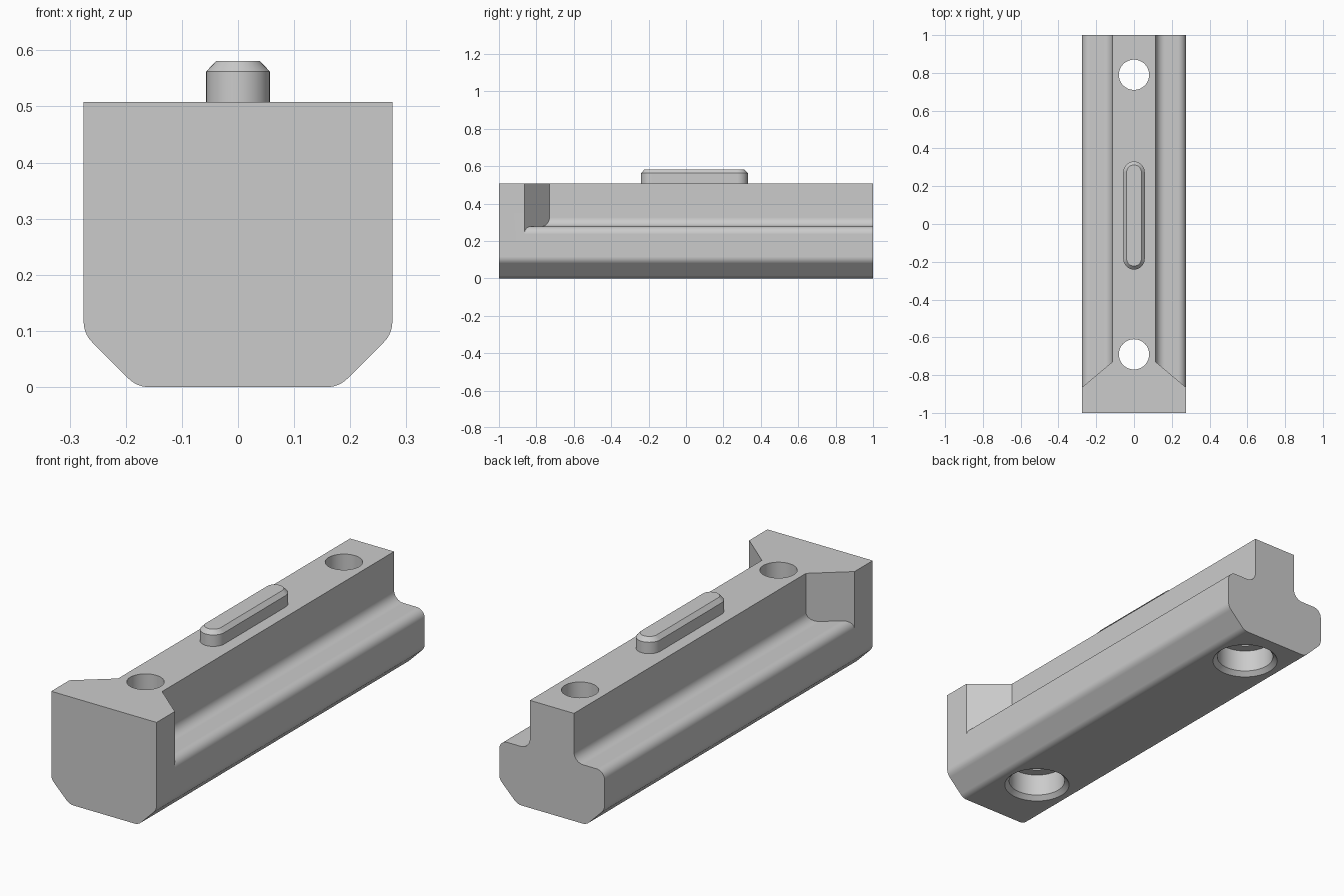
import bpy, bmesh, math
from mathutils import Vector

if "Cube" in bpy.data.objects:
    bpy.data.objects.remove(bpy.data.objects["Cube"], do_unlink=True)

metal = bpy.data.materials.new("plain_grey")
metal.use_nodes = True
grey = (0.6, 0.6, 0.6, 1)
metal.diffuse_color = grey
metal.node_tree.nodes["Principled BSDF"].inputs["Base Color"].default_value = grey

HALF_W, TOP = 0.275, 0.508


def loft(name, loops):
    """Closed solid through matching loops of 3D points."""
    bm = bmesh.new()
    rings = [[bm.verts.new(p) for p in loop] for loop in loops]
    n = len(rings[0])
    for a, b in zip(rings, rings[1:]):
        for i in range(n):
            j = (i + 1) % n
            bm.faces.new((a[i], a[j], b[j], b[i]))
    bm.faces.new(rings[0][::-1])
    bm.faces.new(rings[-1])
    bmesh.ops.recalc_face_normals(bm, faces=bm.faces)
    mesh = bpy.data.meshes.new(name)
    bm.to_mesh(mesh)
    bm.free()
    mesh.materials.append(metal)
    obj = bpy.data.objects.new(name, mesh)
    bpy.context.collection.objects.link(obj)
    return obj


def rounded(corners, steps=10):
    """Polygon from (x, z, radius) corners, with filleted corners."""
    out = []
    for i, (x, z, r) in enumerate(corners):
        p = Vector((x, z))
        if r == 0:
            out.append(p)
            continue
        u = (Vector(corners[i - 1][:2]) - p).normalized()
        v = (Vector(corners[(i + 1) % len(corners)][:2]) - p).normalized()
        half = u.angle(v) / 2
        centre = p + (u + v).normalized() * r / math.sin(half)
        start = p + u * r / math.tan(half) - centre
        end = p + v * r / math.tan(half) - centre
        turn = start.angle(end)
        for k in range(steps + 1):
            t = k / steps
            out.append(centre + (start * math.sin((1 - t) * turn)
                                 + end * math.sin(t * turn)) / math.sin(turn))
    return out


def stadium(r, z, half_len, cy, n=16):
    pts = []
    for end in (0, 1):
        for k in range(n + 1):
            a = math.pi * (end + k / n)
            y = cy + (half_len if end == 0 else -half_len)
            pts.append((r * math.cos(a), y + r * math.sin(a), z))
    return pts


def circle(r, y, z, n=64):
    return [(r * math.cos(math.tau * k / n), y + r * math.sin(math.tau * k / n), z)
            for k in range(n)]


def finish(obj):
    bpy.ops.object.select_all(action="DESELECT")
    obj.select_set(True)
    bpy.context.view_layer.objects.active = obj
    for mod in list(obj.modifiers):
        bpy.ops.object.modifier_apply(modifier=mod.name)
    bpy.ops.object.shade_smooth_by_angle(angle=math.radians(30))
    weighted = obj.modifiers.new("even_shading", "WEIGHTED_NORMAL")
    weighted.keep_sharp = True


# Main bar with chamfered, rounded bottom edges
bar_profile = rounded([(HALF_W, TOP, 0), (HALF_W, 0.095, 0.05), (0.18, 0, 0.05),
                       (-0.18, 0, 0.05), (-HALF_W, 0.095, 0.05), (-HALF_W, TOP, 0)])
bar = loft("bar_body", [[(p.x, y, p.y) for p in bar_profile] for y in (-1, 1)])
cutters = []

# Side channels, ending in a slanted wall behind the front head
channel = rounded([(0.115, 0.6, 0), (0.115, 0.278, 0.048), (HALF_W, 0.278, 0.042),
                   (HALF_W, 0.236, 0), (0.32, 0.236, 0), (0.32, 0.6, 0)])
for side, label in ((1, "left"), (-1, "right")):
    front = [(side * p.x, -0.73 - (p.x - 0.115) * 0.84, p.y) for p in channel]
    back = [(side * p.x, 1.1, p.y) for p in channel]
    cutters.append(loft(label + "_channel_cutter", [front, back]))

# Bolt holes, counterbored and chamfered from below
for y, label in ((-0.69, "front"), (0.79, "back")):
    steps = ((0.167, -0.02), (0.127, 0.02), (0.127, 0.125), (0.08, 0.125), (0.08, 0.6))
    cutters.append(loft(label + "_hole_cutter", [circle(r, y, z) for r, z in steps]))

for cutter in cutters:
    cutter.hide_render = True
    mod = bar.modifiers.new(cutter.name, "BOOLEAN")
    mod.operation = "DIFFERENCE"
    mod.solver = "EXACT"
    mod.object = cutter
finish(bar)
for cutter in cutters:
    bpy.data.objects.remove(cutter, do_unlink=True)

# Raised locating key with a chamfered top
key = loft("locating_key", [stadium(r, z, 0.229, 0.045)
                            for r, z in ((0.057, TOP - 0.01), (0.057, 0.562), (0.039, 0.581))])
finish(key)
